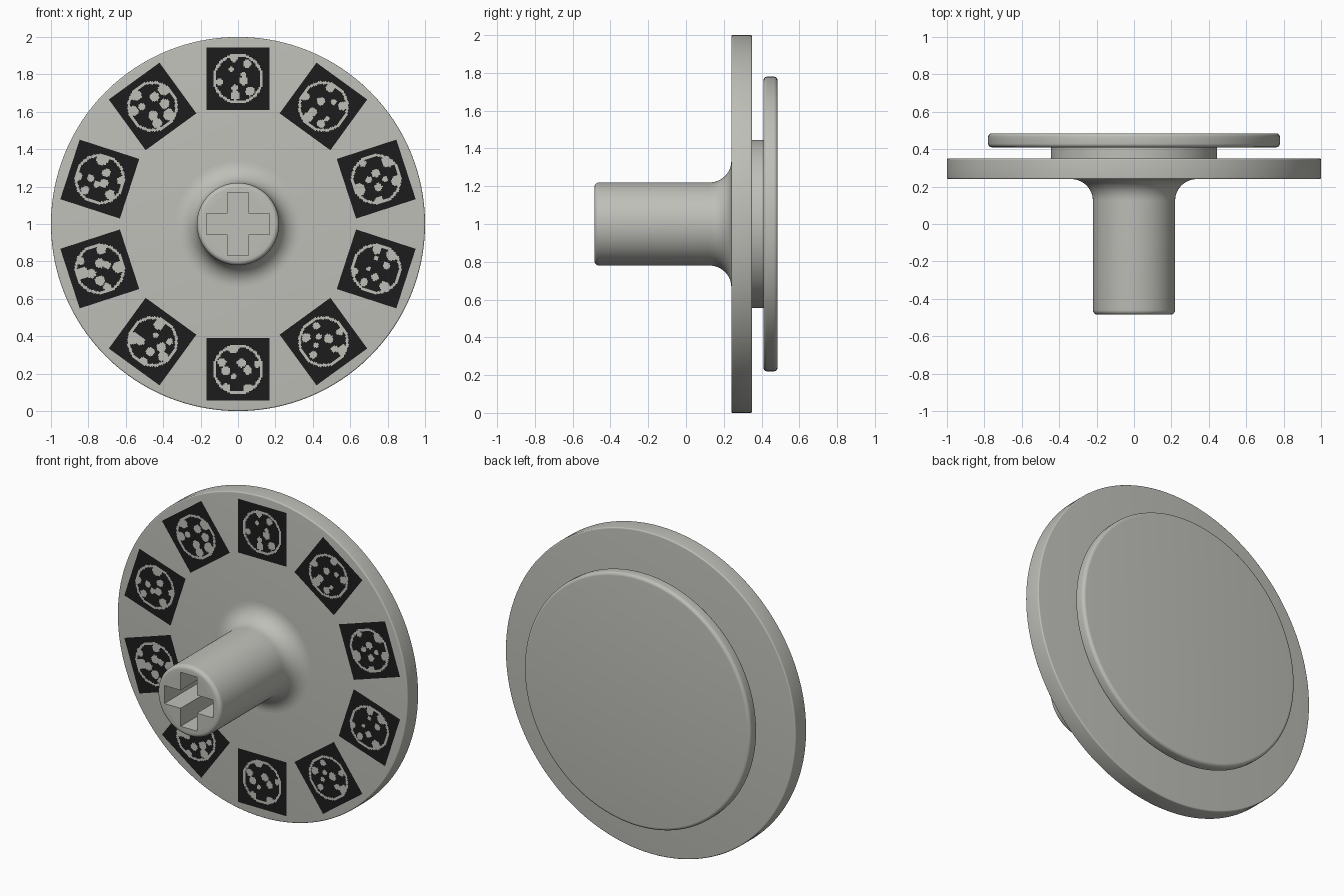
import bpy, bmesh, math, random
from mathutils import Matrix, Vector

cube = bpy.data.objects.get("Cube")
if cube:
    bpy.data.objects.remove(cube, do_unlink=True)


def material(name, colour):
    m = bpy.data.materials.new(name)
    m.use_nodes = True
    m.diffuse_color = colour
    bsdf = next(n for n in m.node_tree.nodes if n.type == 'BSDF_PRINCIPLED')
    bsdf.inputs["Base Color"].default_value = colour
    return m


GREY = material("light grey plastic", (0.52, 0.52, 0.485, 1))
BLACK = material("black print", (0.012, 0.012, 0.012, 1))
CENTRE = Matrix.Translation((0, 0, 1))


def add_object(name, bm, *mats):
    mesh = bpy.data.meshes.new(name)
    bm.to_mesh(mesh)
    bm.free()
    for m in mats:
        mesh.materials.append(m)
    obj = bpy.data.objects.new(name, mesh)
    bpy.context.collection.objects.link(obj)
    return obj


def arc(r, y, radius, start, end, steps=6):
    """Points (r, y) of a rounded corner, angles in degrees."""
    angles = [math.radians(start + (end - start) * i / steps) for i in range(steps + 1)]
    return [(r + radius * math.cos(a), y + radius * math.sin(a)) for a in angles]


def lathe(name, profile, segments=128):
    """Turn an (r, y) profile around the y axis and close both ends."""
    bm = bmesh.new()
    verts = [bm.verts.new((r, y, 0)) for r, y in profile]
    edges = [bm.edges.new(pair) for pair in zip(verts, verts[1:])]
    bmesh.ops.spin(bm, geom=verts + edges, cent=(0, 0, 0), axis=(0, 1, 0),
                   angle=math.tau, steps=segments, use_duplicate=False)
    bmesh.ops.remove_doubles(bm, verts=bm.verts, dist=1e-4)
    bmesh.ops.holes_fill(bm, edges=[e for e in bm.edges if e.is_boundary])
    bmesh.ops.recalc_face_normals(bm, faces=bm.faces)
    bm.transform(CENTRE)
    return add_object(name, bm, GREY)


def rounded_disc(name, radius, front, back, bevel):
    return lathe(name, arc(radius - bevel, front + bevel, bevel, -90, 0)
                 + arc(radius - bevel, back - bevel, bevel, 0, 90))


def smooth(obj):
    bpy.ops.object.select_all(action='DESELECT')
    obj.select_set(True)
    bpy.context.view_layer.objects.active = obj
    bpy.ops.object.shade_smooth_by_angle(angle=math.radians(35))


# Round plates
DISC_FRONT = 0.24
parts = [
    rounded_disc("main_disc", 1.0, DISC_FRONT, 0.35, 0.008),
    rounded_disc("back_plate", 0.78, 0.41, 0.485, 0.02),
    lathe("neck", [(0.445, 0.34), (0.445, 0.42)]),
]

# Hub with rounded tip and a fillet flowing into the disc
FILLET = 0.115
hub = lathe("hub", arc(0.195, -0.46, 0.025, -90, 0)
            + arc(0.22 + FILLET, DISC_FRONT - FILLET, FILLET, 180, 90, 12)
            + [(0.22 + FILLET, 0.26)])

# Cross-shaped axle socket cut into the hub tip
bm = bmesh.new()
LONG, SHORT = 0.168, 0.056
corner = [(SHORT, LONG), (SHORT, SHORT), (LONG, SHORT)]
outline = []
for quarter in range(4):
    turn = Matrix.Rotation(-quarter * math.pi / 2, 2)
    outline += [turn @ Vector(p) for p in corner]
face = bm.faces.new([bm.verts.new((p.x, -0.6, p.y)) for p in outline])
extruded = bmesh.ops.extrude_face_region(bm, geom=[face])["geom"]
bmesh.ops.translate(bm, vec=(0, 0.45, 0),
                    verts=[g for g in extruded if isinstance(g, bmesh.types.BMVert)])
bmesh.ops.recalc_face_normals(bm, faces=bm.faces)
bm.transform(CENTRE)
cutter = add_object("socket_cutter", bm, GREY)
cutter.hide_render = True
cut = hub.modifiers.new("socket", 'BOOLEAN')
cut.operation = 'DIFFERENCE'
cut.solver = 'EXACT'
cut.object = cutter
bpy.context.view_layer.objects.active = hub
bpy.ops.object.modifier_apply(modifier=cut.name)
bpy.data.objects.remove(cutter, do_unlink=True)
parts.append(hub)

for part in parts:
    smooth(part)

# Printed tiles: a light ring with irregular light blotches on black
TILES, TILE, TILE_RADIUS, CELLS = 10, 0.335, 0.777, 46
RING_OUTER, RING_INNER = 0.134, 0.12
rng = random.Random(7)


def scatter(count, near, far, small, large):
    """Blotches (centre, radius) spread evenly around the tile centre with jitter."""
    start = rng.uniform(0, math.tau)
    spots = []
    for k in range(count):
        angle = start + (k + rng.uniform(-0.3, 0.3)) * math.tau / count
        reach = rng.uniform(near, far)
        centre = Vector((reach * math.cos(angle), 0, reach * math.sin(angle)))
        spots.append((centre, rng.uniform(small, large)))
    return spots


def is_light(p, blotches):
    if p.length > RING_OUTER:
        return False
    return p.length > RING_INNER or any((p - c).length < size for c, size in blotches)


for i in range(TILES):
    blotches = scatter(5, 0.09, 0.12, 0.018, 0.034) + scatter(4, 0.03, 0.07, 0.012, 0.026)
    turn = Matrix.Rotation(i * math.tau / TILES, 4, 'Y')
    bm = bmesh.new()
    bmesh.ops.create_grid(bm, x_segments=CELLS, y_segments=CELLS, size=TILE / 2,
                          matrix=turn @ Matrix.Rotation(math.pi / 2, 4, 'X'))
    for f in bm.faces:
        f.material_index = 0 if is_light(f.calc_center_median(), blotches) else 1
    spot = turn @ Vector((0, 0, TILE_RADIUS))
    bm.transform(CENTRE @ Matrix.Translation(spot + Vector((0, DISC_FRONT - 0.002, 0))))
    add_object(f"printed_tile_{i + 1}", bm, GREY, BLACK)
